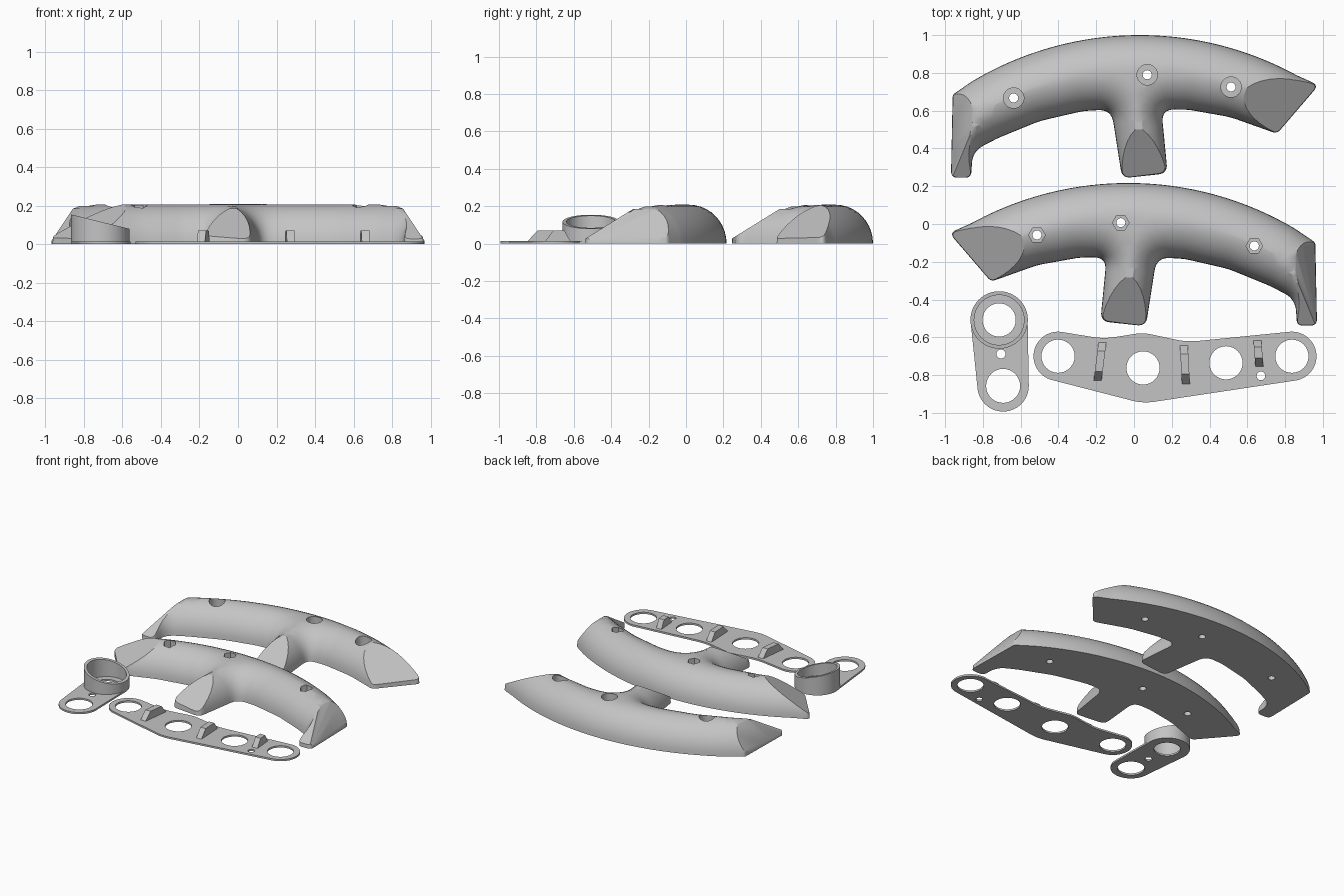
import bpy, bmesh, math
from mathutils import Vector as V
from mathutils.geometry import delaunay_2d_cdt, convex_hull_2d

if "Cube" in bpy.data.objects:
    bpy.data.objects.remove(bpy.data.objects["Cube"])

grey = bpy.data.materials.new("light grey plastic")
grey.diffuse_color = (0.55, 0.55, 0.55, 1)
grey.use_nodes = True
grey.node_tree.nodes["Principled BSDF"].inputs["Base Color"].default_value = grey.diffuse_color
THICK = 0.013


def finish(bm, name):
    bmesh.ops.recalc_face_normals(bm, faces=bm.faces[:])
    me = bpy.data.meshes.new(name)
    bm.to_mesh(me)
    bm.free()
    ob = bpy.data.objects.new(name, me)
    bpy.context.collection.objects.link(ob)
    me.materials.append(grey)
    return ob


def activate(ob):
    bpy.ops.object.select_all(action='DESELECT')
    ob.select_set(True)
    bpy.context.view_layer.objects.active = ob


def smooth(ob):
    activate(ob)
    bpy.ops.object.shade_smooth_by_angle(angle=math.radians(30))


def drill(ob, holes, z0, z1, sides=32, turn=0.0):
    """Cut vertical holes given as (x, y, radius)."""
    bm = bmesh.new()
    for x, y, r in holes:
        loops = [[bm.verts.new((x + r * math.cos(turn + math.tau * i / sides),
                                y + r * math.sin(turn + math.tau * i / sides), z))
                  for i in range(sides)] for z in (z0, z1)]
        bm.faces.new(loops[0][::-1])
        bm.faces.new(loops[1])
        for i in range(sides):
            j = (i + 1) % sides
            bm.faces.new((loops[0][i], loops[0][j], loops[1][j], loops[1][i]))
    cutter = finish(bm, "hole_cutter")
    cutter.hide_render = True
    mod = ob.modifiers.new("holes", 'BOOLEAN')
    mod.operation, mod.solver, mod.object = 'DIFFERENCE', 'EXACT', cutter
    activate(ob)
    bpy.ops.object.modifier_apply(modifier=mod.name)
    bpy.data.objects.remove(cutter)


def arc(cx, cy, r, a0, a1, n):
    return [(cx + r * math.cos(math.radians(a0 + (a1 - a0) * i / n)),
             cy + r * math.sin(math.radians(a0 + (a1 - a0) * i / n)), 0) for i in range(n + 1)]


def rounded(corners, n=8):
    """Closed outline whose corners (x, y, radius) are softened."""
    out = []
    for i, (x, y, r) in enumerate(corners):
        p = V((x, y))
        a = V(corners[i - 1][:2]) - p
        b = V(corners[(i + 1) % len(corners)][:2]) - p
        if r == 0:
            out.append(p)
            continue
        t = min(r / math.tan(a.angle(b) / 2), 0.48 * a.length, 0.48 * b.length)
        s, e = p + a.normalized() * t, p + b.normalized() * t
        for k in range(n + 1):
            f = k / n
            out.append(s * (1 - f) ** 2 + p * 2 * f * (1 - f) + e * f * f)
    return out


def resample(pts, step):
    out = []
    for i, p in enumerate(pts):
        q = pts[(i + 1) % len(pts)]
        n = max(1, round((q - p).length / step))
        out += [p.lerp(q, k / n) for k in range(n)]
    return out


def slab(name, outline, holes):
    bm = bmesh.new()
    face = bm.faces.new([bm.verts.new((p[0], p[1], 0)) for p in outline])
    ext = bmesh.ops.extrude_face_region(bm, geom=[face])["geom"]
    for v in ext:
        if isinstance(v, bmesh.types.BMVert):
            v.co.z = THICK
    if not face.is_valid or len(bm.faces) < len(outline) + 2:
        bmesh.ops.holes_fill(bm, edges=[e for e in bm.edges if e.is_boundary], sides=0)
    ob = finish(bm, name)
    drill(ob, holes, -0.1, 0.1)
    smooth(ob)
    return ob


# Plan outline of a handle half (clockwise): back arc, angled end, stem, hooked foot
corners = [(-0.96, 0.685, 0.03)] + arc(0.03, -0.73, 1.73, 122, 60, 48)[1:-1]
corners += [(0.978, 0.735, 0.03), (0.757, 0.478, 0.04), (0.51, 0.566, 0.5), (0.29, 0.605, 0.3),
            (0.145, 0.607, 0.14), (0.178, 0.268, 0.05), (-0.063, 0.242, 0.05),
            (-0.12, 0.607, 0.12), (-0.27, 0.598, 0.4), (-0.5, 0.545, 0.5), (-0.72, 0.455, 0.4),
            (-0.855, 0.385, 0.12), (-0.862, 0.245, 0.035), (-0.969, 0.245, 0.035)]
# keep only arc points that lie between the two end corners
corners = [c for c in corners if not (c[2] == 0 and not -0.94 < c[0] < 0.94)]
EDGE = resample(rounded(corners), 0.016)
HEIGHT, ROUND = 0.208, 0.2


def edge_distance(p):
    best = 9.0
    for i, a in enumerate(EDGE):
        b = EDGE[i - 1]
        dx, dy, px, py = b.x - a.x, b.y - a.y, p.x - a.x, p.y - a.y
        t = max(0.0, min(1.0, (px * dx + py * dy) / (dx * dx + dy * dy + 1e-12)))
        best = min(best, (px - t * dx) ** 2 + (py - t * dy) ** 2)
    return math.sqrt(best)


def domed_surface():
    """Points on inset rings, raised along a quarter-round profile."""
    pts, zs = list(EDGE), [0.0] * len(EDGE)
    for k in range(1, 11):
        d = ROUND * (1 - math.cos(math.pi / 2 * k / 10))
        for i, p in enumerate(EDGE):
            t = (EDGE[(i + 1) % len(EDGE)] - EDGE[i - 1]).normalized()
            q = p + V((t.y, -t.x)) * d
            real = edge_distance(q)
            if real > d - 0.0015:
                pts.append(q)
                zs.append(HEIGHT * math.sqrt(max(0, 1 - max(0, 1 - real / ROUND) ** 2)))
    n = len(EDGE)
    co, _, faces, orig, _, _ = delaunay_2d_cdt(pts, [(i, (i + 1) % n) for i in range(n)], [], 1, 1e-4)
    return [(c.x, c.y, zs[o[0]] if o else 0) for c, o in zip(co, orig)], faces


DOME = domed_surface()
# Sloped cuts: point on the plane, inward direction, steepness
CUTS = [((0, 0.25), (0, 1), 0.62), ((0.963, 0.714), (-0.74, 0.67), 0.64), ((-0.96, 0.5), (1, 0), 1.5)]
BOLTS = [(-0.637, 0.667), (0.07, 0.79), (0.514, 0.725)]


def handle(name, flip, shift, sides, radius, turn):
    bm = bmesh.new()
    verts = [bm.verts.new(c) for c in DOME[0]]
    for f in DOME[1]:
        bm.faces.new([verts[i] for i in f])
    bmesh.ops.delete(bm, geom=[v for v in bm.verts if not v.link_faces], context='VERTS')
    bmesh.ops.holes_fill(bm, edges=[e for e in bm.edges if e.is_boundary], sides=0)
    for (x, y), (ux, uy), k in CUTS:
        bmesh.ops.bisect_plane(bm, geom=bm.verts[:] + bm.edges[:] + bm.faces[:], dist=1e-5,
                               plane_co=(x, y, 0.03), plane_no=V((-k * ux, -k * uy, 1)).normalized(),
                               clear_outer=True)
        bmesh.ops.holes_fill(bm, edges=[e for e in bm.edges if e.is_boundary], sides=0)
    for v in bm.verts:
        v.co.x *= flip
        v.co.y += shift
    ob = finish(bm, name)
    spots = [(x * flip, y + shift) for x, y in BOLTS]
    drill(ob, [(x, y, 0.024) for x, y in spots], -0.1, 0.4, 24)
    drill(ob, [(x, y, radius) for x, y in spots], 0.1, 0.4, sides, turn)
    smooth(ob)


handle("handle_half_bolt_side", 1, 0, 32, 0.054, 0)
handle("handle_half_nut_side", -1, -0.783, 6, 0.044, 0)

# Long mounting plate with four finger holes and one pin hole
plate = arc(-0.402, -0.7, 0.13, 256, 78, 28) + [(-0.16, -0.608, 0.4), (0.048, -0.575, 0.25),
                                                (0.28, -0.625, 0.4)]
plate += arc(0.836, -0.7, 0.13, 95, -82, 28) + [(0.048, -0.95, 0.3)]
slab("mounting_plate", rounded(plate),
     [(-0.402, -0.7, 0.088), (0.048, -0.762, 0.088), (0.487, -0.735, 0.088),
      (0.836, -0.7, 0.088), (0.672, -0.804, 0.023)])

# Sloped ridges on the plate: x at back, x at front, then y from back to front
for n, (xb, xf, ys) in enumerate([(-0.167, -0.193, (-0.624, -0.672, -0.78, -0.832)),
                                  (0.264, 0.275, (-0.64, -0.688, -0.794, -0.852)),
                                  (0.653, 0.664, (-0.614, -0.651, -0.709, -0.757))]):
    bm = bmesh.new()
    sidesv = []
    for off in (-0.021, 0.021):
        row = []
        for y, z in zip(ys, (0.008, 0.07, 0.07, 0.008)):
            f = (y - ys[0]) / (ys[3] - ys[0])
            row.append(bm.verts.new((xb + (xf - xb) * f + off, y, z)))
        sidesv.append(row)
        bm.faces.new(row)
    for i in range(4):
        j = (i + 1) % 4
        bm.faces.new((sidesv[0][i], sidesv[0][j], sidesv[1][j], sidesv[1][i]))
    finish(bm, "plate_ridge_%d" % (n + 1))

# Short link with two large holes and one pin hole
CX, CY = -0.714, -0.508
loop = [V(p[:2]) for p in arc(CX, CY, 0.151, 0, 354, 59) + arc(-0.693, -0.857, 0.136, 0, 354, 59)]
slab("link_plate", [loop[i] for i in convex_hull_2d(loop)],
     [(CX, CY, 0.088), (-0.693, -0.857, 0.09), (-0.704, -0.688, 0.024)])

# Cup wall on the link with a slanted rim
bm = bmesh.new()
SEG, rings = 64, []
for r, top in ((0.152, 0), (0.152, 1), (0.132, 1), (0.132, 0)):
    ring = []
    for i in range(SEG):
        a = math.tau * i / SEG
        z = 0.117 - 0.246 * r * math.cos(a) if top else 0.0
        ring.append(bm.verts.new((CX + r * math.cos(a), CY + r * math.sin(a), z)))
    rings.append(ring)
for k in range(4):
    a, b = rings[k], rings[(k + 1) % 4]
    for i in range(SEG):
        j = (i + 1) % SEG
        bm.faces.new((a[i], a[j], b[j], b[i]))
smooth(finish(bm, "link_cup"))
